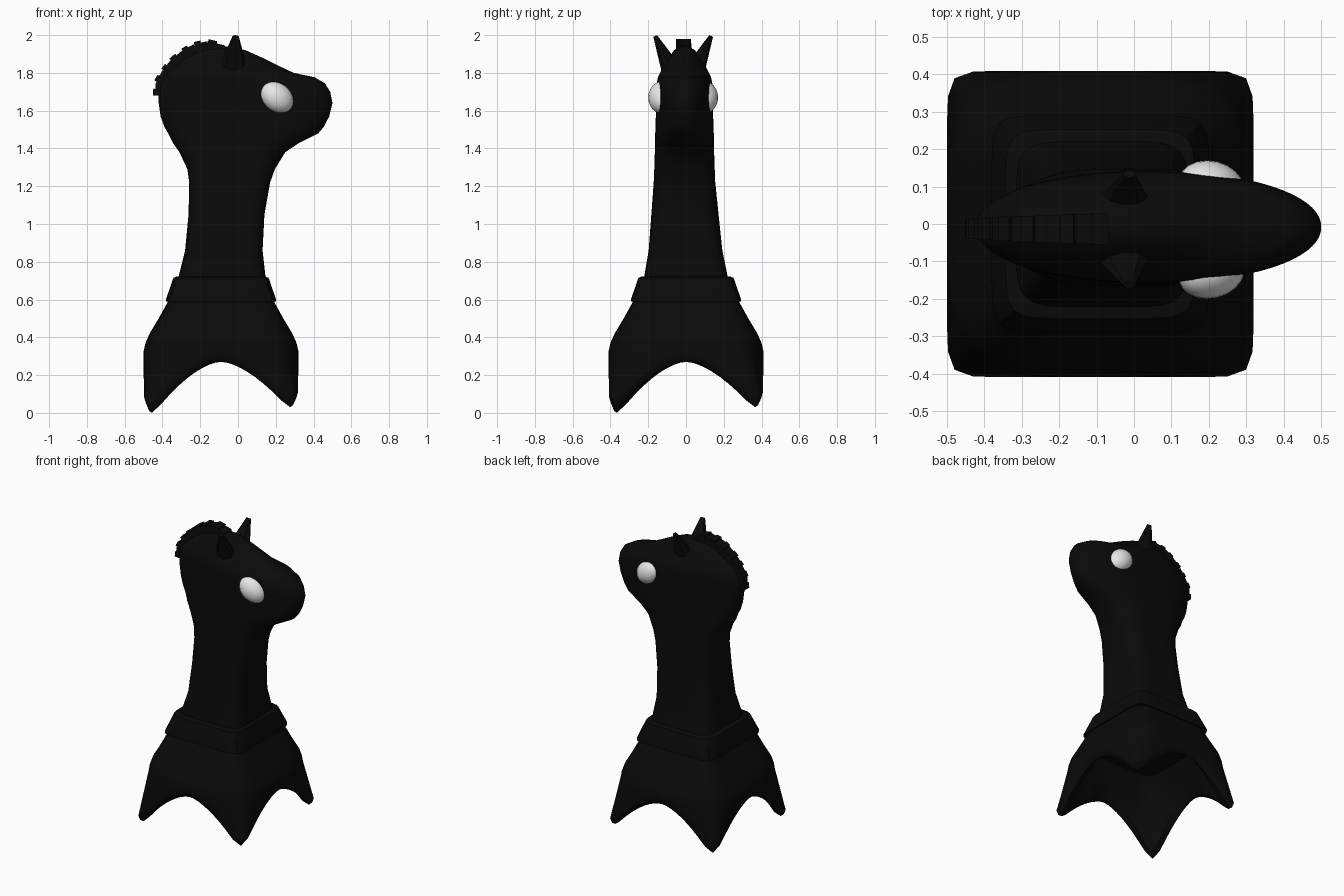
import bpy, bmesh, math
from mathutils import Vector, Matrix

cube = bpy.data.objects.get("Cube")
if cube:
    bpy.data.objects.remove(cube, do_unlink=True)


def material(name, value):
    m = bpy.data.materials.new(name)
    m.use_nodes = True
    colour = (value, value, value, 1)
    m.diffuse_color = colour
    m.node_tree.nodes["Principled BSDF"].inputs["Base Color"].default_value = colour
    return m


BLACK = material("black", 0.003)
WHITE = material("white", 0.8)
BASE_X = -0.09
SIDES = 72


def finish(name, bm, mat, angle=40):
    bmesh.ops.recalc_face_normals(bm, faces=bm.faces)
    me = bpy.data.meshes.new(name)
    bm.to_mesh(me)
    bm.free()
    me.materials.append(mat)
    ob = bpy.data.objects.new(name, me)
    bpy.context.collection.objects.link(ob)
    bpy.ops.object.select_all(action="DESELECT")
    ob.select_set(True)
    bpy.context.view_layer.objects.active = ob
    bpy.ops.object.shade_smooth_by_angle(angle=math.radians(angle))
    return ob


def outline(n):
    """Unit superellipse: n = 2 is round, a larger n is squarer."""
    pts = []
    for i in range(SIDES):
        a = math.tau * i / SIDES
        c, s = math.cos(a), math.sin(a)
        r = (abs(c) ** n + abs(s) ** n) ** (-1 / n)
        pts.append((c * r, s * r))
    return pts


def ring(x0, x1, w, z, n, y=0):
    mid, half = (x0 + x1) / 2, (x1 - x0) / 2
    return [Vector((mid + half * u, y + w * v, z)) for u, v in outline(n)]


def square(h, z, n=8):
    return ring(BASE_X - h, BASE_X + h, h, z, n)


def loft(name, rings, mat, angle=40):
    bm = bmesh.new()
    loops = [[bm.verts.new(p) for p in r] for r in rings]
    for a, b in zip(loops, loops[1:]):
        for i in range(SIDES):
            j = (i + 1) % SIDES
            bm.faces.new((a[i], a[j], b[j], b[i]))
    bm.faces.new(loops[0])
    bm.faces.new(loops[-1])
    return finish(name, bm, mat, angle)


# Flared skirt: four arches between pointed corners, hollow underneath
def arch(h, lift):
    pts = []
    for u, v in outline(14):
        t = min(abs(u), abs(v)) / 0.92
        z = 0.27 * (1 - min(t, 1) ** 1.6) + 0.015 * (max(u, v) + 1) * t
        pts.append(Vector((BASE_X + h * u, h * v, z + lift)))
    return pts


skirt = [square(h, z, n) for h, z, n in
         ((0.27, 0.62, 8), (0.28, 0.59, 8), (0.33, 0.5, 5.5), (0.378, 0.42, 4.5),
          (0.4, 0.37, 4), (0.409, 0.33, 3.8))]
skirt += [arch(0.409, 0.04), arch(0.4, 0.01), arch(0.385, 0), arch(0.355, 0.03)]
skirt += [square(0.31, 0.38, 5), square(0.24, 0.47, 6)]
loft("skirt", skirt, BLACK)

# Sloping collar above the skirt
loft("collar", [square(0.25, 0.58), square(0.29, 0.59, 10), square(0.29, 0.605, 10),
                square(0.252, 0.715), square(0.235, 0.722)], BLACK, 30)

# Neck and head: back x, front x, half width, height, squareness
sections = [
    (-0.32, 0.148, 0.225, 0.70, 6), (-0.28, 0.13, 0.195, 0.86, 5),
    (-0.262, 0.14, 0.178, 1.05, 4.5), (-0.258, 0.17, 0.163, 1.22, 4),
    (-0.268, 0.195, 0.16, 1.29, 3.6), (-0.31, 0.25, 0.157, 1.38, 3),
    (-0.345, 0.325, 0.156, 1.43, 2.6), (-0.37, 0.425, 0.155, 1.48, 2.3),
    (-0.39, 0.455, 0.153, 1.515, 2.2), (-0.41, 0.483, 0.152, 1.57, 2.1),
    (-0.42, 0.5, 0.15, 1.64, 2.1), (-0.422, 0.488, 0.149, 1.70, 2.1),
    (-0.413, 0.46, 0.147, 1.745, 2.1), (-0.4, 0.405, 0.141, 1.777, 2.1),
    (-0.385, 0.295, 0.13, 1.80, 2), (-0.345, 0.21, 0.11, 1.84, 2),
    (-0.29, 0.13, 0.085, 1.88, 2), (-0.23, 0.04, 0.055, 1.92, 2),
    (-0.16, -0.04, 0.025, 1.94, 2),
]
loft("neck_and_head",
     [ring(a, b, w, z, n, -0.008 * min(max((z - 0.7) * 2, 0), 1)) for a, b, w, z, n in sections],
     BLACK, 60)

for side, name in ((1, "left"), (-1, "right")):
    # Bulging eye, sloping down towards the nose
    bm = bmesh.new()
    bmesh.ops.create_uvsphere(bm, u_segments=20, v_segments=12, radius=1)
    for v in bm.verts:
        x, y, z = v.co
        v.co = (0.207 + 0.088 * x - 0.012 * abs(y),
                side * 0.115 - 0.015 + 0.07 * y,
                1.67 + 0.082 * z - 0.02 * x)
    finish("eye_" + name, bm, WHITE, 60)

    # Pointed ear leaning outwards, broad from the side
    base = Vector((-0.025, side * 0.07 - 0.015, 1.83))
    tip = Vector((-0.015, side * 0.148 - 0.015, 1.995))
    axis = tip - base
    bm = bmesh.new()
    bmesh.ops.create_cone(bm, cap_ends=True, segments=8, radius1=0.05, radius2=0.011,
                          depth=axis.length)
    turn = axis.to_track_quat("Z", "Y").to_matrix().to_4x4()
    place = Matrix.Translation((base + tip) / 2) @ Matrix.Diagonal((1.5, 1, 1, 1)) @ turn
    bmesh.ops.transform(bm, matrix=place, verts=bm.verts)
    finish("ear_" + name, bm, BLACK, 30)

# Stepped mane: a row of small blocks along the crest
crest = [(-0.43, 1.68), (-0.425, 1.75), (-0.39, 1.81), (-0.35, 1.86),
         (-0.29, 1.91), (-0.23, 1.943), (-0.16, 1.958), (-0.07, 1.935)]
steps = 2
bm = bmesh.new()
for k, (p, q) in enumerate(zip(crest, crest[1:])):
    a, b = Vector((p[0], 0, p[1])), Vector((q[0], 0, q[1]))
    d = b - a
    for s in range(steps):
        f = (k * steps + s) / (steps * (len(crest) - 1))
        high = 0.04 if s else 0.062
        centre = a.lerp(b, (s + 0.5) / steps) - Vector((0, 0.013, 0))
        inward = Vector((d.z, 0, -d.x)).normalized() * 0.01
        m = (Matrix.Translation(centre + inward)
             @ Matrix.Rotation(math.atan2(-d.z, d.x), 4, "Y")
             @ Matrix.Diagonal((d.length / steps, 0.05 + 0.035 * f, high, 1)))
        bmesh.ops.create_cube(bm, size=1, matrix=m)
finish("mane", bm, BLACK, 30)
